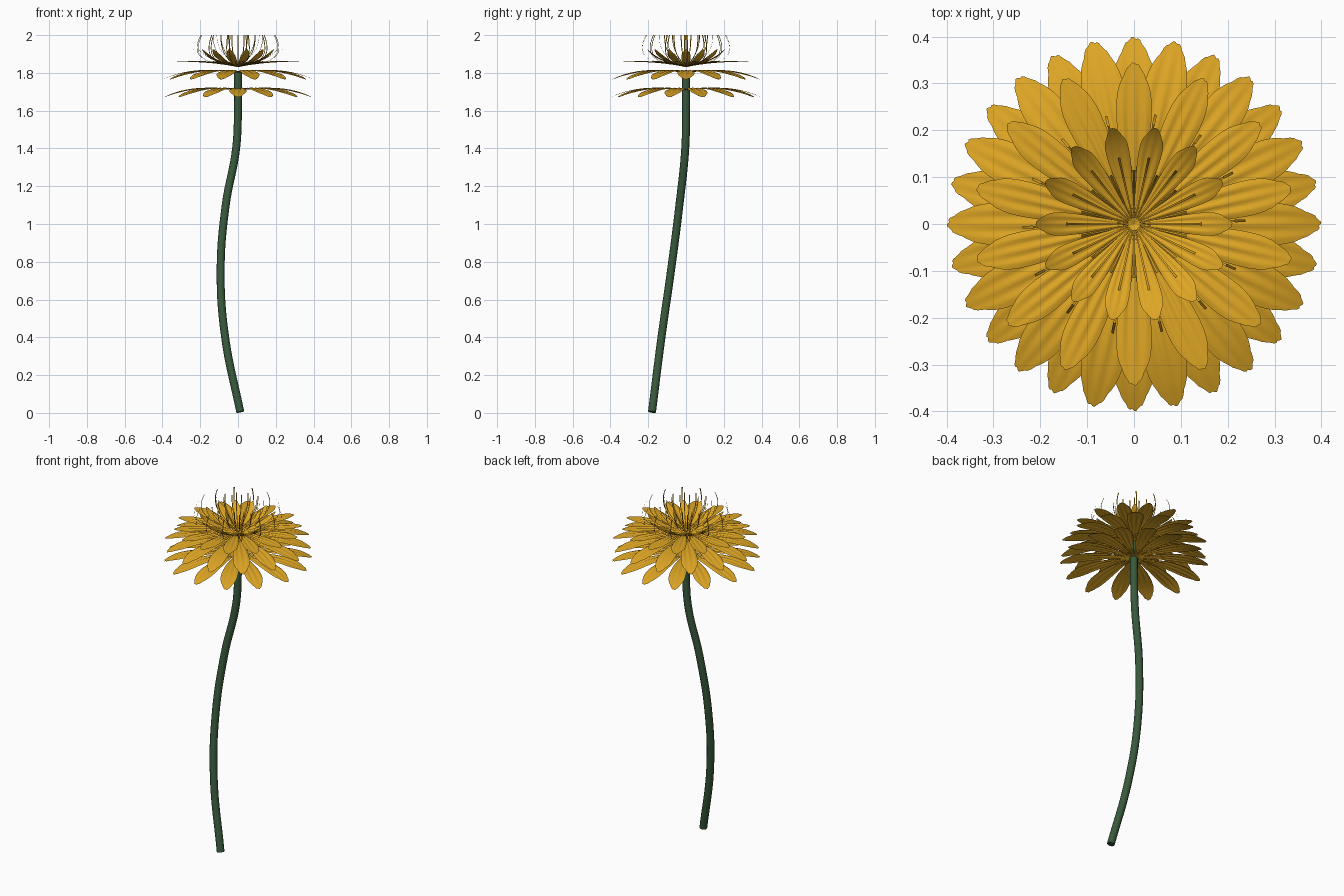
import bpy, math
from mathutils import Vector

cube = bpy.data.objects.get("Cube")
if cube:
    bpy.data.objects.remove(cube)


def material(name, color):
    m = bpy.data.materials.new(name)
    m.use_nodes = True
    m.diffuse_color = (*color, 1)
    m.node_tree.nodes["Principled BSDF"].inputs["Base Color"].default_value = (*color, 1)
    return m


gold = material("golden_yellow", (0.73, 0.38, 0.018))
green = material("stem_green", (0.040, 0.100, 0.046))

COUNT = 14                      # petals in every ring
STEP = 2 * math.pi / COUNT


def bezier(p, u):
    a, b, c, d = (Vector(q) for q in p)
    v = 1 - u
    return a * v**3 + b * (3 * v * v * u) + c * (3 * v * u * u) + d * u**3


def petal_width(s):
    # narrow claw, widest near three quarters, drawn in at the tip
    if s < 0.75:
        return 0.1 + 0.9 * math.sin(math.pi / 2 * s / 0.75) ** 1.4
    return 1 - 0.32 * ((s - 0.75) / 0.25) ** 2


def ribbon_width(s):
    return 0.4 + 0.6 * s


def ring(name, profile, half_width, start, width=petal_width,
         rows=14, cols=14, notch=0.014, rounding=0.1, ridge=0.0025):
    """Petals swept along a radial (r, z) profile and repeated round the axis."""
    verts, faces = [], []
    for k in range(COUNT):
        ang = start + k * STEP
        out = Vector((math.cos(ang), math.sin(ang), 0))
        side = Vector((-out.y, out.x, 0))
        base = len(verts)
        for i in range(rows + 1):
            s = i / rows
            for j in range(cols + 1):
                t = 2 * j / cols - 1
                # rounded tip with small lobes
                cut = rounding * t * t + notch * (1 - abs(math.sin(2 * math.pi * t + math.pi / 4)))
                r, z = bezier(profile, s * (1 - s**4 * cut))
                z += ridge * math.sin(math.pi * s) * math.cos(3 * math.pi * t)
                verts.append(out * r + side * (t * half_width * width(s)) + Vector((0, 0, z)))
        for i in range(rows):
            for j in range(cols):
                a = base + i * (cols + 1) + j
                b = a + cols + 1
                faces.append((a, b, b + 1, a + 1))
    mesh = bpy.data.meshes.new(name)
    mesh.from_pydata(verts, [], faces)
    mesh.materials.append(gold)
    mesh.shade_smooth()
    obj = bpy.data.objects.new(name, mesh)
    bpy.context.collection.objects.link(obj)
    return obj


# Two drooping outer rings, staggered by half a step
for name, drop, start in (("lower_petals", 0.094, math.pi / 2), ("upper_petals", 0, 0)):
    ring(name, [(0, 1.80 - drop), (0.13, 1.82 - drop),
                (0.27, 1.824 - drop), (0.40, 1.765 - drop)], 0.045, start)

# Flat inner ring and small cupped ring
ring("flat_petals", [(0, 1.83), (0.11, 1.858), (0.23, 1.864), (0.345, 1.858)],
     0.038, math.pi / 2, notch=0.01)
ring("cupped_petals", [(0, 1.832), (0.08, 1.85), (0.16, 1.868), (0.21, 1.925)],
     0.025, 0, notch=0.006, rounding=0.12, ridge=0.0015)

# Fine filaments curling upwards
filaments = (
    ("outer_filaments", [(0, 1.84), (0.17, 1.845), (0.29, 1.87), (0.215, 2.0)], 0.03),
    ("middle_filaments", [(0, 1.84), (0.08, 1.86), (0.15, 1.90), (0.145, 2.0)], 0),
    ("inner_filaments", [(0, 1.84), (0.06, 1.87), (0.115, 1.92), (0.115, 2.0)], STEP / 2),
)
for name, profile, start in filaments:
    ring(name, profile, 0.003, start, width=ribbon_width,
         rows=16, cols=2, notch=0, rounding=0, ridge=0)

# Swaying stem
path = [(0.012, -0.18, 0.005), (-0.068, -0.13, 0.4), (-0.092, -0.08, 0.75),
        (-0.065, -0.035, 1.1), (-0.01, -0.004, 1.4), (0, 0, 1.6), (0, 0, 1.81)]
curve = bpy.data.curves.new("stem", "CURVE")
curve.dimensions = "3D"
curve.bevel_depth = 0.021
curve.bevel_resolution = 4
curve.resolution_u = 8
curve.use_fill_caps = True
spline = curve.splines.new("BEZIER")
spline.bezier_points.add(len(path) - 1)
for point, co in zip(spline.bezier_points, path):
    point.co = co
    point.handle_left_type = point.handle_right_type = "AUTO"
curve.materials.append(green)
stem = bpy.data.objects.new("stem", curve)
bpy.context.collection.objects.link(stem)
bpy.ops.object.select_all(action="DESELECT")
stem.select_set(True)
bpy.context.view_layer.objects.active = stem
bpy.ops.object.convert(target="MESH")
bpy.ops.object.shade_smooth_by_angle(angle=math.radians(40))
